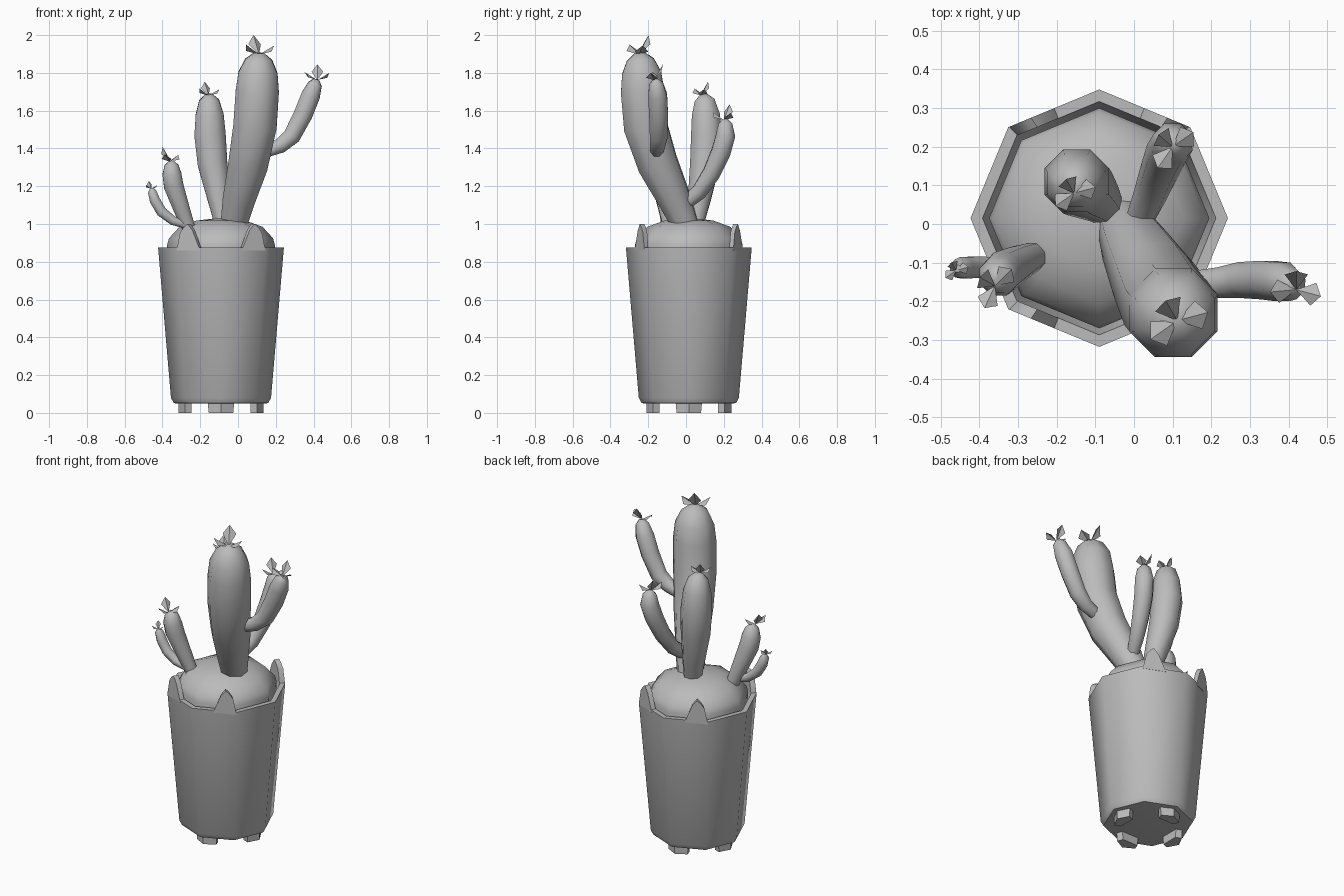
import bpy
import bmesh
from math import sin, cos, pi, radians, sqrt
from mathutils import Vector

cube = bpy.data.objects.get("Cube")
if cube:
    bpy.data.objects.remove(cube)

SIDES = 8
CENTRE = Vector((-0.09, 0.015, 0))
RIM_Z, RIM_OUT, RIM_IN = 0.875, 0.333, 0.302

clay = bpy.data.materials.new("plain grey")
clay.use_nodes = True
clay.diffuse_color = (0.5, 0.5, 0.5, 1)
clay.node_tree.nodes["Principled BSDF"].inputs["Base Color"].default_value = clay.diffuse_color


def build(name, verts, faces, smooth=True, closed=True):
    """Turn points and faces into one object."""
    bm = bmesh.new()
    points = [bm.verts.new(v) for v in verts]
    for face in faces:
        bm.faces.new([points[i] for i in face])
    if closed:
        bmesh.ops.recalc_face_normals(bm, faces=bm.faces)
    mesh = bpy.data.meshes.new(name)
    bm.to_mesh(mesh)
    bm.free()
    mesh.materials.append(clay)
    obj = bpy.data.objects.new(name, mesh)
    bpy.context.collection.objects.link(obj)
    if smooth:
        bpy.ops.object.select_all(action='DESELECT')
        obj.select_set(True)
        bpy.context.view_layer.objects.active = obj
        bpy.ops.object.shade_smooth_by_angle(angle=radians(52))
    return obj


def skin(rings):
    """Faces joining equal rings of points, with both ends capped."""
    n = len(rings[0])
    verts = [p for ring in rings for p in ring]
    faces = []
    for k in range(len(rings) - 1):
        for i in range(n):
            j = (i + 1) % n
            faces.append((k * n + i, k * n + j, (k + 1) * n + j, (k + 1) * n + i))
    last = (len(rings) - 1) * n
    faces.append(list(range(n))[::-1])
    faces.append(list(range(last, last + n)))
    return verts, faces


def lathe(name, profile):
    """Eight-sided turned shape with corners on the axes."""
    rings = []
    for r, z in profile:
        rings.append([CENTRE + Vector((r * cos(2 * pi * i / SIDES),
                                       r * sin(2 * pi * i / SIDES), z))
                      for i in range(SIDES)])
    return build(name, *skin(rings))


def stem(name, path):
    """Eight-sided tube through points given as x, y, z, radius."""
    pts = [Vector(p[:3]) for p in path]
    rings = []
    for k, p in enumerate(pts):
        t = (pts[min(k + 1, len(pts) - 1)] - pts[max(k - 1, 0)]).normalized()
        v = Vector((0, 1, 0))
        v = (v - t * v.dot(t)).normalized()
        u = v.cross(t)
        rings.append([p + (u * cos(2 * pi * (i + 0.5) / SIDES)
                           + v * sin(2 * pi * (i + 0.5) / SIDES)) * path[k][3]
                      for i in range(SIDES)])
    return build(name, *skin(rings))


def flower(name, base, size, turn=0):
    """Three folded petals, one of them standing up."""
    base = Vector(base)
    verts, faces = [], []
    for azimuth, lift, length in ((15, 30, 0.095), (120, 60, 0.12), (215, 32, 0.1)):
        a, e = radians(azimuth + turn), radians(lift)
        out = Vector((cos(a) * cos(e), sin(a) * cos(e), sin(e))) * length * size
        side = Vector((-sin(a), cos(a), 0)) * 0.038 * size
        up = side.cross(out).normalized() * -0.015 * size
        n = len(verts)
        verts += [base, base + out * 0.6 - side - up, base + out, base + out * 0.6 + side - up]
        faces += [(n, n + 1, n + 2), (n, n + 2, n + 3)]
    return build(name, verts, faces, smooth=False, closed=False)


# Pot and soil mound
lathe("pot", [(0.235, 0.05), (0.25, 0.052), (0.265, 0.08), (RIM_OUT, RIM_Z),
              (RIM_IN, RIM_Z), (0.285, 0.8)])
lathe("soil_mound", [(0.285, 0.79), (0.285, 0.89), (0.275, 0.925), (0.22, 0.985),
                     (0.13, 1.018), (0.03, 1.03)])

# Pointed ears on the rim, running from the diagonal corners
EAR = [(0, 0.86), (0.08, 0.955), (0.17, 0.985), (0.25, 1.0), (0.36, 0.965), (0.53, 0.86)]
for sx, left_right in ((1, "left"), (-1, "right")):
    for sy, front_back in ((-1, "front"), (1, "back")):
        layers = []
        for r in (RIM_OUT, RIM_IN):
            corner = Vector((sx, sy, 0)) * r / sqrt(2)
            tip = Vector((0, sy * r, 0))
            layers.append([CENTRE + corner.lerp(tip, s) + Vector((0, 0, z)) for s, z in EAR])
        build(f"rim_ear_{front_back}_{left_right}", *skin(layers))

# Feet under the axis corners
FOOT = [(0.155, -0.055), (0.19, -0.068), (0.225, 0), (0.19, 0.068), (0.155, 0.055)]
for k, place in enumerate(("left", "back", "right", "front")):
    a = k * pi / 2
    out, side = Vector((cos(a), sin(a), 0)), Vector((-sin(a), cos(a), 0))
    rings = [[CENTRE + out * r + side * w * grow + Vector((0, 0, z)) for r, w in FOOT]
             for z, grow in ((0, 0.95), (0.07, 1.05))]
    build(f"foot_{place}", *skin(rings), smooth=False)

# Cactus stems
stem("tall_stem", [(-0.03, 0.01, 0.96, 0.07), (0.005, -0.06, 1.13, 0.092),
                   (0.055, -0.15, 1.32, 0.114), (0.09, -0.215, 1.52, 0.124),
                   (0.102, -0.23, 1.7, 0.124), (0.106, -0.235, 1.8, 0.112),
                   (0.11, -0.242, 1.87, 0.077), (0.112, -0.245, 1.905, 0.03)])
stem("middle_stem", [(-0.07, 0.04, 0.96, 0.045), (-0.1, 0.07, 1.13, 0.065),
                     (-0.135, 0.1, 1.32, 0.085), (-0.148, 0.11, 1.47, 0.09),
                     (-0.15, 0.105, 1.58, 0.08), (-0.153, 0.098, 1.655, 0.057),
                     (-0.155, 0.09, 1.685, 0.022)])
stem("back_arm", [(0.01, 0, 1.11, 0.035), (0.04, 0.07, 1.17, 0.043),
                  (0.065, 0.135, 1.27, 0.05), (0.085, 0.185, 1.38, 0.055),
                  (0.1, 0.21, 1.47, 0.055), (0.1, 0.208, 1.53, 0.04),
                  (0.1, 0.205, 1.555, 0.016)])
stem("side_arm", [(0.15, -0.155, 1.385, 0.035), (0.225, -0.152, 1.415, 0.043),
                  (0.285, -0.145, 1.465, 0.05), (0.345, -0.145, 1.58, 0.054),
                  (0.385, -0.15, 1.68, 0.054), (0.408, -0.158, 1.74, 0.04),
                  (0.415, -0.162, 1.765, 0.016)])
stem("small_stem", [(-0.25, -0.08, 0.95, 0.035), (-0.295, -0.1, 1.07, 0.046),
                    (-0.34, -0.125, 1.2, 0.056), (-0.35, -0.135, 1.265, 0.054),
                    (-0.352, -0.14, 1.31, 0.04), (-0.353, -0.142, 1.333, 0.016)])
stem("tiny_arm", [(-0.28, -0.105, 0.995, 0.02), (-0.345, -0.11, 1.018, 0.026),
                  (-0.405, -0.112, 1.065, 0.03), (-0.44, -0.113, 1.125, 0.03),
                  (-0.454, -0.115, 1.17, 0.025), (-0.457, -0.115, 1.19, 0.01)])

# Flowers on the tips
flower("tall_flower", (0.112, -0.25, 1.897), 1)
flower("middle_flower", (-0.155, 0.08, 1.68), 0.7)
flower("back_flower", (0.1, 0.2, 1.55), 0.8, 20)
flower("side_flower", (0.42, -0.17, 1.762), 0.8, -30)
flower("small_flower", (-0.36, -0.16, 1.33), 0.75, 30)
flower("tiny_flower", (-0.46, -0.12, 1.187), 0.4)
